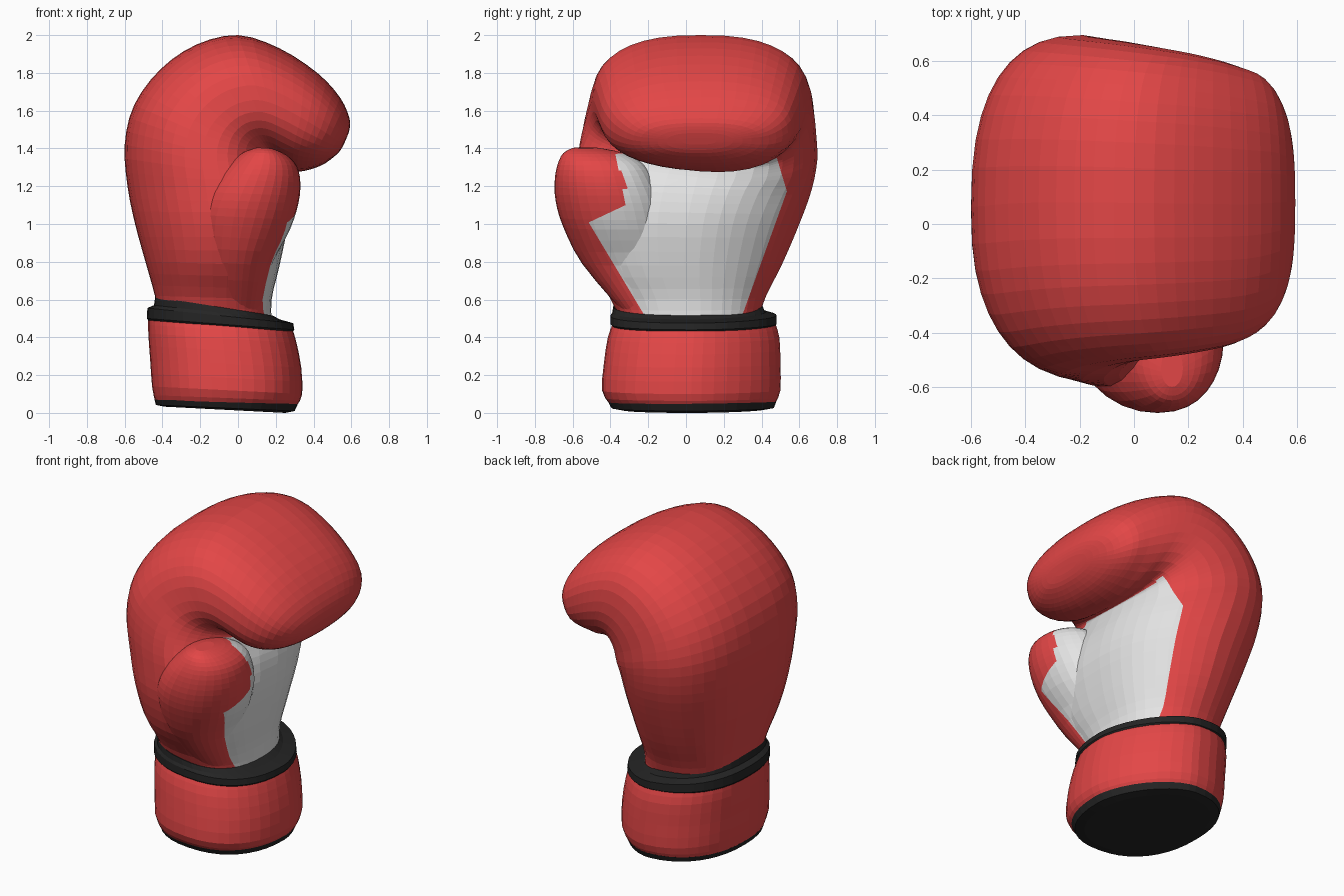
import bpy, bmesh, math
from mathutils import Vector


def material(name, rgb):
    m = bpy.data.materials.new(name)
    m.diffuse_color = (*rgb, 1)
    return m


RED = material("red leather", (0.77, 0.062, 0.062))
WHITE = material("white palm", (0.78, 0.78, 0.78))
BLACK = material("black trim", (0.018, 0.018, 0.018))


def smooth_rows(rows, steps):
    """Catmull-Rom interpolation between section rows."""
    if steps < 2:
        return rows
    out, n = [], len(rows)
    for i in range(n - 1):
        a, b, c, d = rows[max(i - 1, 0)], rows[i], rows[i + 1], rows[min(i + 2, n - 1)]
        for s in range(steps):
            t = s / steps
            out.append([0.5 * (2 * q + (r - p) * t + (2 * p - 5 * q + 4 * r - w) * t * t
                               + (3 * q - p - 3 * r + w) * t ** 3)
                        for p, q, r, w in zip(a, b, c, d)])
    return out + [rows[-1]]


def power(v, e):
    return math.copysign(abs(v) ** (2 / e), v)


def loft(name, rows, mats, steps=3, sides=40, e=2.5, e_corner=None, cuts=(), rule=None):
    """Rows: back x, back z, palm x, palm z, y min, y max of each rounded section,
    then optional skew of the palm towards the front and tilt of the finger fold."""
    bm = bmesh.new()
    rings = []
    rows = [tuple(r) + (0, 0)[:8 - len(r)] for r in rows]
    for ox, oz, ix, iz, y0, y1, skew, fold in smooth_rows(rows, steps):
        ring = []
        for k in range(sides):
            t = 2 * math.pi * k / sides
            p = e_corner if e_corner and k < sides / 4 else e
            c, s = power(math.cos(t), p), power(math.sin(t), p)
            half = (y1 - y0) / 2 * (1 + skew * c if s < 0 else 1 - skew * max(c, 0))
            y = (y0 + y1) / 2 + half * s
            f = fold * max(c, 0) * y / 0.6
            ring.append(bm.verts.new(((ox + ix) / 2 + (ix - ox) / 2 * c + 0.07 * f, y,
                                      (oz + iz) / 2 + (iz - oz) / 2 * c - 0.08 * f)))
        rings.append(ring)
    for a, b in zip(rings, rings[1:]):
        for k in range(sides):
            j = (k + 1) % sides
            bm.faces.new((a[k], a[j], b[j], b[k]))
    bm.faces.new(rings[0][::-1])
    bm.faces.new(rings[-1])
    bmesh.ops.recalc_face_normals(bm, faces=bm.faces)
    for co, no in cuts:
        bmesh.ops.bisect_plane(bm, geom=bm.verts[:] + bm.edges[:] + bm.faces[:],
                               plane_co=Vector(co), plane_no=Vector(no), dist=1e-4)
    bm.normal_update()
    if rule:
        for f in bm.faces:
            f.material_index = rule(f.calc_center_median(), f.normal)
    me = bpy.data.meshes.new(name)
    bm.to_mesh(me)
    bm.free()
    for m in mats:
        me.materials.append(m)
    ob = bpy.data.objects.new(name, me)
    bpy.context.collection.objects.link(ob)
    return ob


# Palm patch: bounded by two slanted side lines, the finger fold and the thumb
palm_cuts = [((0, -0.24, 0.55), (0, 1, 0.6)), ((0, 0.31, 0.55), (0, 1, -0.36)),
             ((0, -0.32, 1.1), (0, 1, 0.2)), ((0, -0.32, 1.1), (0, -0.47, 1)),
             ((0, 0.535, 1.17), (0, 1, 0.3))]


def palm_rule(c, n):
    inside = (-0.24 - 0.6 * (c.z - 0.55) < c.y < 0.31 + 0.36 * (c.z - 0.55)
              and c.y < 0.535 - 0.3 * (c.z - 1.17))
    off_thumb = c.y > -0.32 - 0.2 * (c.z - 1.1) or c.z < 1.1 + 0.47 * (c.y + 0.32)
    below_fold = c.z < 1.2 or (c.z < 1.37 and c.x < 0.31 and n.z > -0.7)
    return int(inside and off_thumb and below_fold and n.x > 0.05)


# Hand: sections rise from the wrist, then fan round the fold to the fingertips
hand = [
    (-0.42, 0.50, 0.18, 0.45, -0.35, 0.38, 0.0, 0),
    (-0.44, 0.62, 0.178, 0.60, -0.40, 0.42, 0.06, 0),
    (-0.49, 0.80, 0.22, 0.78, -0.525, 0.51, 0.12, 0),
    (-0.545, 1.00, 0.262, 1.00, -0.59, 0.60, 0.15, 0.1),
    (-0.585, 1.20, 0.25, 1.16, -0.59, 0.665, 0.13, 0.4),
    (-0.60, 1.42, 0.22, 1.255, -0.575, 0.695, 0.07, 0.9),
    (-0.55, 1.63, 0.21, 1.30, -0.555, 0.69, 0.02, 1),
    (-0.41, 1.82, 0.205, 1.32, -0.525, 0.68, 0, 1),
    (-0.22, 1.95, 0.215, 1.325, -0.505, 0.665, 0, 1),
    (0.00, 2.00, 0.24, 1.31, -0.49, 0.645, 0, 1),
    (0.22, 1.93, 0.275, 1.29, -0.47, 0.62, 0, 0.8),
    (0.42, 1.80, 0.32, 1.285, -0.44, 0.585, 0, 0.5),
    (0.54, 1.67, 0.39, 1.297, -0.38, 0.54, 0, 0.3),
    (0.59, 1.56, 0.46, 1.325, -0.28, 0.44, 0, 0.2),
    (0.59, 1.50, 0.53, 1.375, -0.15, 0.30, 0, 0),
    (0.575, 1.455, 0.56, 1.42, -0.02, 0.16, 0, 0),
]
loft("glove_hand", hand, [RED, WHITE], e_corner=2.1, cuts=palm_cuts, rule=palm_rule)

# Thumb: buried in the hand low down, emerging as a rounded tip
thumb = [
    (-0.15, 0.55, 0.12, 0.53, -0.34, -0.05),
    (-0.20, 0.80, 0.18, 0.78, -0.55, -0.05),
    (-0.23, 1.00, 0.275, 0.97, -0.65, -0.08),
    (-0.20, 1.13, 0.32, 1.11, -0.69, -0.11),
    (-0.13, 1.24, 0.33, 1.22, -0.695, -0.16),
    (-0.05, 1.32, 0.31, 1.31, -0.68, -0.22),
    (0.03, 1.38, 0.25, 1.37, -0.65, -0.33),
    (0.10, 1.405, 0.18, 1.40, -0.60, -0.46),
]
loft("glove_thumb", thumb, [RED, WHITE], sides=32, e=2.1, cuts=palm_cuts, rule=palm_rule)

# Wrist cuff with a dark bottom and a dark collar
cuff = [
    (-0.44, 0.065, 0.315, 0.045, -0.41, 0.475),
    (-0.455, 0.14, 0.34, 0.10, -0.445, 0.50),
    (-0.465, 0.28, 0.335, 0.24, -0.435, 0.50),
    (-0.475, 0.42, 0.31, 0.37, -0.415, 0.495),
    (-0.475, 0.495, 0.29, 0.44, -0.39, 0.475),
]
loft("wrist_cuff", cuff, [RED], steps=2, e=2.3, e_corner=1.7)
bottom = [
    (-0.39, 0.033, 0.25, 0.0, -0.34, 0.41),
    (-0.435, 0.042, 0.30, 0.01, -0.395, 0.465),
    (-0.442, 0.07, 0.318, 0.05, -0.413, 0.478),
]
loft("cuff_bottom", bottom, [BLACK], steps=1, e=2.3, e_corner=1.7)
collar = [
    (-0.475, 0.49, 0.29, 0.43, -0.39, 0.47),
    (-0.482, 0.50, 0.298, 0.44, -0.40, 0.48),
    (-0.480, 0.555, 0.292, 0.475, -0.40, 0.48),
    (-0.445, 0.57, 0.22, 0.495, -0.39, 0.42),
    (-0.438, 0.615, 0.185, 0.515, -0.385, 0.405),
]
loft("wrist_collar", collar, [BLACK], steps=1, e=2.35, e_corner=1.75)
